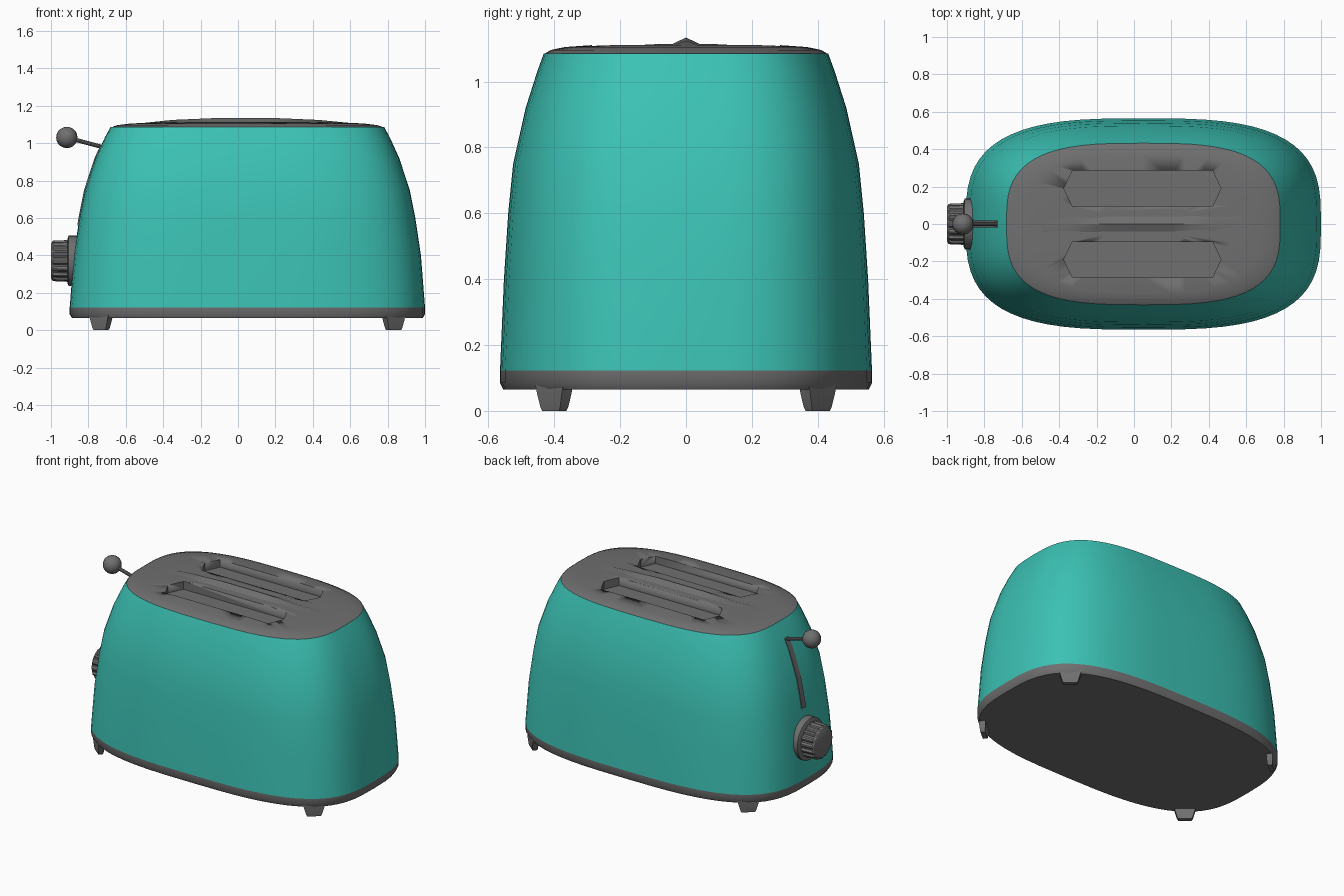
import bpy, bmesh, math
from mathutils import Vector

if "Cube" in bpy.data.objects:
    bpy.data.objects.remove(bpy.data.objects["Cube"])

CX = 0.05
# body profile: height, half length, half depth
PROFILE = [(0.12, .95, .565), (0.4, .928, .553), (0.6, .898, .54), (0.75, .868, .525),
           (0.92, .812, .487), (1.03, .762, .452), (1.085, .732, .432)]


def material(name, colour):
    m = bpy.data.materials.new(name)
    m.diffuse_color = (*colour, 1)
    m.use_nodes = True
    m.node_tree.nodes["Principled BSDF"].inputs["Base Color"].default_value = m.diffuse_color
    return m


teal = material("teal", (0.045, 0.54, 0.46))
dark = material("dark_grey", (0.16, 0.16, 0.16))


def oval(a, b, z, n=64, p=3.1):
    """Rounded-rectangle ring (superellipse)."""
    pts = []
    for i in range(n):
        t = 2 * math.pi * i / n
        c, s = math.cos(t), math.sin(t)
        pts.append((CX + a * math.copysign(abs(c) ** (2 / p), c),
                    b * math.copysign(abs(s) ** (2 / p), s), z))
    return pts


def make(name, verts, faces, angle=35, mat=dark, recalc=True):
    me = bpy.data.meshes.new(name)
    me.from_pydata(verts, [], faces)
    if recalc:
        bm = bmesh.new()
        bm.from_mesh(me)
        bmesh.ops.recalc_face_normals(bm, faces=bm.faces)
        bm.to_mesh(me)
        bm.free()
    ob = bpy.data.objects.new(name, me)
    bpy.context.collection.objects.link(ob)
    finish(ob, angle, mat)
    return ob


def finish(ob, angle=35, mat=dark):
    ob.data.materials.append(mat)
    bpy.ops.object.select_all(action='DESELECT')
    ob.select_set(True)
    bpy.context.view_layer.objects.active = ob
    bpy.ops.object.shade_smooth_by_angle(angle=math.radians(angle))


def loft(name, rings, caps=True, angle=35, mat=dark):
    n = len(rings[0])
    verts = [v for r in rings for v in r]
    faces = [(k * n + i, k * n + (i + 1) % n, (k + 1) * n + (i + 1) % n, (k + 1) * n + i)
             for k in range(len(rings) - 1) for i in range(n)]
    if caps:
        faces += [tuple(reversed(range(n))), tuple(range(len(verts) - n, len(verts)))]
    return make(name, verts, faces, angle, mat, recalc=caps)


def half_length(z):
    for (z0, a0, _), (z1, a1, _) in zip(PROFILE, PROFILE[1:]):
        if z <= z1:
            return a0 + (a1 - a0) * (z - z0) / (z1 - z0)
    return PROFILE[-1][1]


# Teal shell
loft("body_shell", [oval(a, b, z) for z, a, b in PROFILE], caps=False, angle=50, mat=teal)

# Base: open rim with a thin floor sheet
loft("base_rim", [oval(.938, .555, .065), oval(.95, .565, .085), oval(.95, .565, .122)], caps=False)
make("base_floor", oval(.938, .555, .065), [tuple(range(64))], recalc=False)

# Domed lid with two shallow bread slots
ta, tb = PROFILE[-1][1:]
dome = [(.93, 1.045), (.95, 1.08), (1, 1.083), (.95, 1.096), (.85, 1.105), (.65, 1.111), (.3, 1.114)]
lid = loft("lid", [oval(ta * s, tb * s, z) for s, z in dome], angle=30)


def cut_slot(outline, floor):
    cutter = loft("slot_cutter", [[(px, py, z) for px, py in outline] for z in (floor, 1.3)])
    cutter.hide_render = True
    cutter.hide_set(True)
    cut = lid.modifiers.new("bread_slot", 'BOOLEAN')
    cut.operation = 'DIFFERENCE'
    cut.solver = 'EXACT'
    cut.object = cutter


for y in (-.19, .19):
    w = .095
    cut_slot([(-.375, y), (-.33, y - w), (.42, y - w), (.465, y), (.42, y + w), (-.33, y + w)], 1.06)

# Ridge between the slots
stations = [(-.56, 1.102), (-.35, 1.124), (-.12, 1.134), (.2, 1.134), (.43, 1.124), (.66, 1.102)]
verts, faces = [], []
for x, z in stations:
    verts += [(x, -.07, 1.1), (x, 0, z), (x, .07, 1.1)]
for k in range(len(stations) - 1):
    for j in range(3):
        a, b = 3 * k + j, 3 * k + (j + 1) % 3
        faces.append((a, a + 3, b + 3, b))
faces += [(0, 1, 2), (len(verts) - 1, len(verts) - 2, len(verts) - 3)]
make("centre_ridge", verts, faces)

# Feet: thin tapered blocks lying along the rounded corners
for end, sx in (("left", -1), ("right", 1)):
    for row, sy in (("front", -1), ("back", 1)):
        rings = []
        for z, half, thick in ((0, .040, .014), (.012, .047, .016), (.05, .058, .019), (.08, .066, .02)):
            ring = []
            for u, v in ((-half, -thick), (half, -thick), (half, thick), (-half, thick)):
                ring.append((CX + sx * (.782 + .77 * u + .64 * v), sy * (.4 - .64 * u + .77 * v), z))
            rings.append(ring)
        loft(f"foot_{row}_{end}", rings)

# Lever track following the left side
verts, faces = [], []
heights = [.56, .6, .75, .92, .99]
for z in heights:
    x = CX - half_length(z)
    verts += [(x - .005, -.02, z), (x - .005, .02, z), (x + .015, .02, z), (x + .015, -.02, z)]
for k in range(len(heights) - 1):
    for j in range(4):
        a, b = 4 * k + j, 4 * k + (j + 1) % 4
        faces.append((a, a + 4, b + 4, b))
n = len(verts)
faces += [(0, 1, 2, 3), (n - 1, n - 2, n - 3, n - 4)]
make("lever_track", verts, faces)

# Lever arm and ball knob
p, q = Vector((-.915, 0, 1.03)), Vector((-.71, 0, .975))
bpy.ops.mesh.primitive_cylinder_add(vertices=10, radius=.011, depth=(q - p).length, location=(p + q) / 2)
arm = bpy.context.object
arm.name = "lever_arm"
arm.rotation_euler = (q - p).to_track_quat('Z', 'Y').to_euler()
finish(arm)
bpy.ops.mesh.primitive_uv_sphere_add(segments=16, ring_count=10, radius=.057, location=p)
bpy.context.object.name = "lever_knob"
finish(bpy.context.object)


# Browning dial: flange and knurled knob
def wheel(x, r, depth=0.0, n=64):
    pts = []
    for i in range(n):
        t = 2 * math.pi * i / n
        rr = r - depth * (i % 4 > 1)
        pts.append((x, rr * math.cos(t), .37 + rr * math.sin(t)))
    return pts


loft("dial_flange", [wheel(-.912, .12), wheel(-.905, .135), wheel(-.84, .135)])
loft("dial_knob", [wheel(-1, .092), wheel(-.99, .108, .01), wheel(-.90, .112, .01)])
